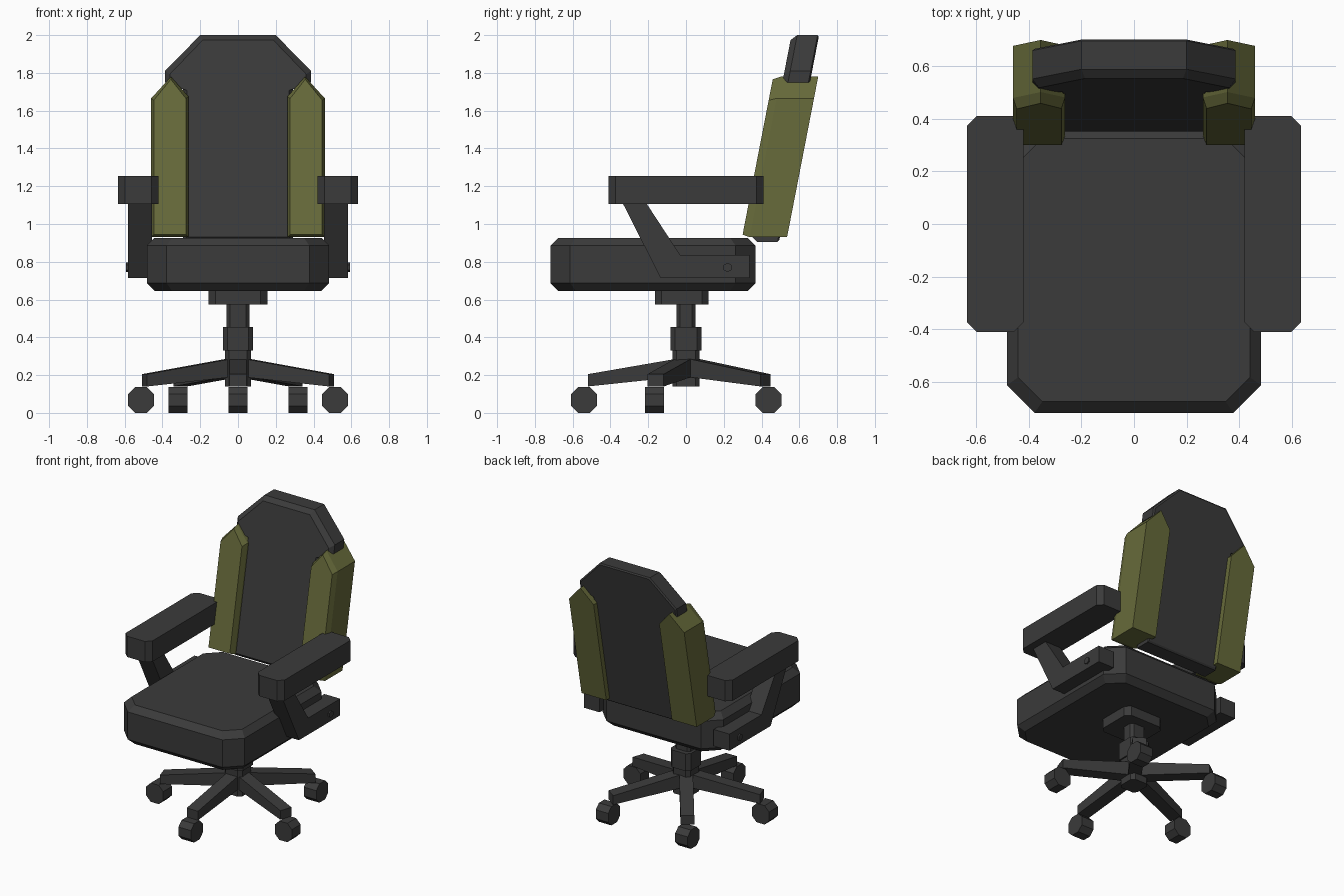
import bpy, bmesh, math
from mathutils import Matrix, Vector

if "Cube" in bpy.data.objects:
    bpy.data.objects.remove(bpy.data.objects["Cube"])


def material(name, rgb):
    m = bpy.data.materials.new(name)
    m.use_nodes = True
    m.diffuse_color = (*rgb, 1)
    bsdf = m.node_tree.nodes["Principled BSDF"]
    bsdf.inputs["Base Color"].default_value = (*rgb, 1)
    bsdf.inputs["Roughness"].default_value = 0.8
    return m


GREY = material("charcoal grey", (0.043, 0.043, 0.043))
GREEN = material("olive green", (0.135, 0.145, 0.043))


def loft(name, rings, mat=GREY, matrix=Matrix()):
    """Skin matching closed rings of points and cap both ends."""
    bm = bmesh.new()
    loops = [[bm.verts.new(p) for p in ring] for ring in rings]
    n = len(loops[0])
    for a, b in zip(loops, loops[1:]):
        for i in range(n):
            j = (i + 1) % n
            bm.faces.new((a[i], a[j], b[j], b[i]))
    bm.faces.new(loops[0][::-1])
    bm.faces.new(loops[-1])
    bm.transform(matrix)
    bmesh.ops.recalc_face_normals(bm, faces=bm.faces)
    mesh = bpy.data.meshes.new(name)
    bm.to_mesh(mesh)
    bm.free()
    mesh.materials.append(mat)
    obj = bpy.data.objects.new(name, mesh)
    bpy.context.collection.objects.link(obj)
    return obj


def octagon(hx, hy, cut):
    """Rectangle with cut corners, as (x, y) pairs."""
    return [(hx, cut - hy), (hx, hy - cut), (hx - cut, hy), (cut - hx, hy),
            (-hx, hy - cut), (-hx, cut - hy), (cut - hx, -hy), (hx - cut, -hy)]


def block(name, centre, hx, hy, cut, z0, z1, edge=0.0, matrix=Matrix()):
    """Cut-corner block, optionally bevelled along its top and bottom rims."""
    levels = [(z0, 0), (z1, 0)]
    if edge:
        levels = [(z0, edge), (z0 + edge, 0), (z1 - edge, 0), (z1, edge)]
    rings = [[(x + centre[0], y + centre[1], z)
              for x, y in octagon(hx - e, hy - e, cut - e * 0.3)] for z, e in levels]
    return loft(name, rings, matrix=matrix)


def leaning(name, outline, layers, mat):
    """Stack (x, z) outlines along y, leaning back with height.
    Each layer is (y offset, rim inset)."""
    xs = [p[0] for p in outline]
    zs = [p[1] for p in outline]
    cx, cz = (min(xs) + max(xs)) / 2, (min(zs) + max(zs)) / 2
    hx, hz = max(xs) - cx, max(zs) - cz
    rings = []
    for y, e in layers:
        ring = []
        for x, z in outline:
            nx = cx + (x - cx) * (1 - e / hx)
            nz = cz + (z - cz) * (1 - e / hz)
            ring.append((nx, y + (nz - 0.93) * 0.194, nz))
        rings.append(ring)
    return loft(name, rings, mat)


# Seat cushion, mounting plate and column
block("seat_cushion", (0, -0.175), 0.483, 0.543, 0.105, 0.645, 0.927, 0.042)
block("mounting_plate", (0, -0.022), 0.155, 0.142, 0.035, 0.575, 0.65)
block("column_rod", (0, 0), 0.06, 0.05, 0.018, 0.45, 0.58)
block("column_sleeve", (0, 0), 0.08, 0.083, 0.025, 0.33, 0.455)
block("column_hub", (0, 0), 0.07, 0.072, 0.022, 0.14, 0.335)

# Five star legs with castors
for i in range(5):
    angle = math.radians(-90 + 72 * i)
    spin = Matrix.Rotation(angle, 4, 'Z')
    legs = [[(r, -0.045, lo), (r, 0.045, lo), (r, 0.045, hi), (r, -0.045, hi)]
            for r, lo, hi in ((0.0, 0.195, 0.295), (0.52, 0.14, 0.205))]
    loft(f"base_leg_{i + 1}", legs, matrix=spin)

    # The two sideways castors roll along x, the rest along y
    x, y = 0.54 * math.cos(angle), 0.54 * math.sin(angle)
    turn = 0 if abs(x) > 0.45 else math.pi / 2
    place = (Matrix.Translation((x, y, 0.068)) @ Matrix.Rotation(turn, 4, 'Z')
             @ Matrix.Rotation(math.pi / 2, 4, 'X'))
    block(f"castor_{i + 1}", (0, 0), 0.068, 0.068, 0.036, -0.05, 0.05, matrix=place)

# Backrest panel, with the wider head section on top
half = [(0.2, 2.0), (0.387, 1.81), (0.387, 1.75), (0.29, 1.72), (0.29, 0.905)]
panel = half + [(-x, z) for x, z in reversed(half)]
leaning("backrest_panel", panel,
        [(0.351, 0.026), (0.381, 0), (0.489, 0), (0.497, 0.01)], GREY)

for s, side in ((1, "left"), (-1, "right")):
    # Side bolster with a pointed top
    bolster = [(s * x, z) for x, z in
               ((0.46, 0.93), (0.46, 1.665), (0.355, 1.78), (0.262, 1.675), (0.262, 0.93))]
    leaning(f"{side}_bolster", bolster,
            [(0.297, 0.014), (0.297 + 0.04, 0), (0.535, 0)], GREEN)

    # Armrest pad
    block(f"{side}_armrest_pad", (s * 0.528, 0), 0.107, 0.41, 0.036, 1.105, 1.255)

    # Armrest support: slanted strut running into a level bracket
    profile = [(-0.335, 1.11), (-0.21, 1.11), (-0.03, 0.835),
               (0.335, 0.835), (0.335, 0.715), (-0.135, 0.715)]
    loft(f"{side}_armrest_support",
         [[(s * x, y, z) for y, z in profile] for x in (0.456, 0.582)])

    # Bolt on the bracket
    bolt = [(0.22 + 0.025 * math.cos(a), 0.77 + 0.025 * math.sin(a))
            for a in (math.radians(30 + 60 * k) for k in range(6))]
    loft(f"{side}_bracket_bolt",
         [[(s * x, y, z) for y, z in bolt] for x in (0.57, 0.592)])
